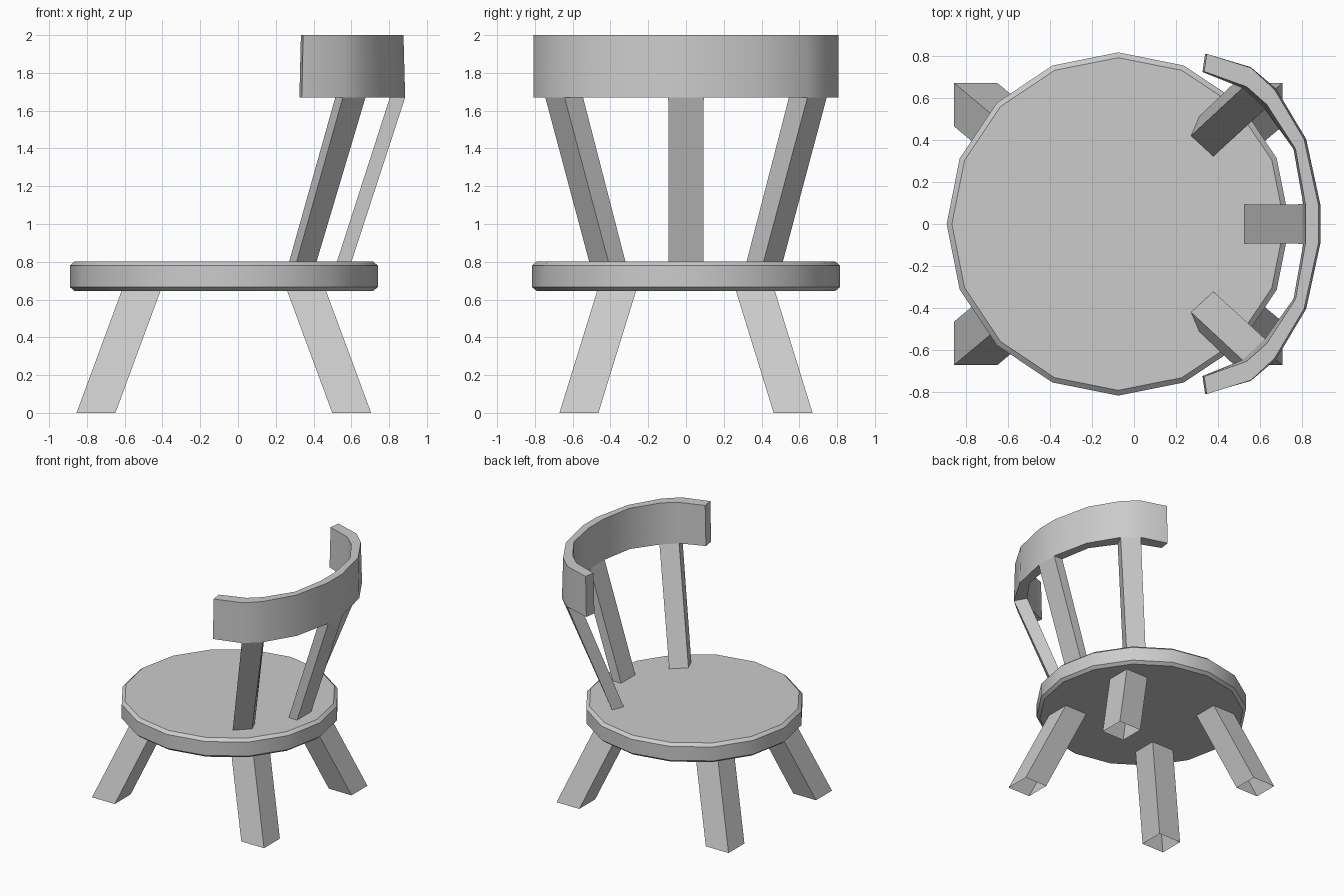
import bpy
import math

if "Cube" in bpy.data.objects:
    bpy.data.objects.remove(bpy.data.objects["Cube"])

CX = -0.075  # centre of the seat and legs


def loft(name, rings, caps=True, smooth=False, x=0.0, mirror=None):
    """Skin counter-clockwise rings from bottom to top, optionally mirrored."""
    n = len(rings[0])
    verts = [v for ring in rings for v in ring]
    faces = []
    for r in range(len(rings) - 1):
        a, b = r * n, (r + 1) * n
        for i in range(n):
            j = (i + 1) % n
            faces.append((a + i, a + j, b + j, b + i))
    if caps:
        faces.append(tuple(reversed(range(n))))
        faces.append(tuple(range(len(verts) - n, len(verts))))
    mesh = bpy.data.meshes.new(name)
    mesh.from_pydata(verts, [], faces)
    mesh.update()
    if smooth:
        mesh.shade_smooth()
        mesh.set_sharp_from_angle(angle=math.radians(30))
    obj = bpy.data.objects.new(name, mesh)
    obj.location.x = x
    bpy.context.collection.objects.link(obj)
    if mirror:
        mod = obj.modifiers.new("Mirror", 'MIRROR')
        mod.use_axis = mirror
        mod.use_mirror_merge = False
    return obj


def circle(radius, z, sides=16):
    return [(radius * math.cos(i * math.tau / sides),
             radius * math.sin(i * math.tau / sides), z) for i in range(sides)]


def square(x, y, z, h):
    return [(x - h, y - h, z), (x + h, y - h, z), (x + h, y + h, z), (x - h, y + h, z)]


def at(points, z):
    return [(x, y, z) for x, y in points]


def arc(half):
    """Complete a half curve (end to middle) across y = 0, from -y to +y."""
    return [(x, -y) for x, y in half] + half[::-1]


# Seat: sixteen-sided disc with chamfered rims
loft("seat", [circle(0.79, 0.645), circle(0.815, 0.666),
              circle(0.815, 0.78), circle(0.79, 0.802)], smooth=True, x=CX)

# Legs: four splayed square posts, open at the ends
loft("legs", [square(0.677, 0.567, 0.0, 0.103), square(0.433, 0.363, 0.66, 0.103)],
     caps=False, x=CX, mirror=(True, True, False))

# Back rail: curved band, slightly thicker at the bottom
outer_low = [(0.338, 0.808), (0.555, 0.745), (0.675, 0.643), (0.818, 0.403), (0.885, 0.094)]
inner_low = [(0.325, 0.722), (0.515, 0.646), (0.622, 0.545), (0.758, 0.355), (0.804, 0.094)]
outer_top = [(0.345, 0.808), (0.556, 0.742), (0.668, 0.638), (0.808, 0.403), (0.876, 0.094)]
inner_top = [(0.333, 0.724), (0.535, 0.652), (0.630, 0.568), (0.767, 0.357), (0.814, 0.094)]
loft("back_rail", [at(arc(outer_low) + arc(inner_low)[::-1], 1.67),
                   at(arc(outer_top) + arc(inner_top)[::-1], 2.0)], smooth=True)

# Back slats: slanted from the seat up to the rail
loft("side_slats",
     [at([(0.415, 0.41), (0.31, 0.512), (0.27, 0.418), (0.376, 0.32)], 0.798),
      at([outer_low[2], outer_low[1], inner_low[1], inner_low[2]], 1.67)],
     caps=False, mirror=(False, True, False))
loft("middle_slat",
     [at([(0.60, -0.092), (0.60, 0.092), (0.523, 0.092), (0.523, -0.092)], 0.798),
      at([(0.885, -0.094), (0.885, 0.094), (0.804, 0.094), (0.804, -0.094)], 1.67)],
     caps=False)
